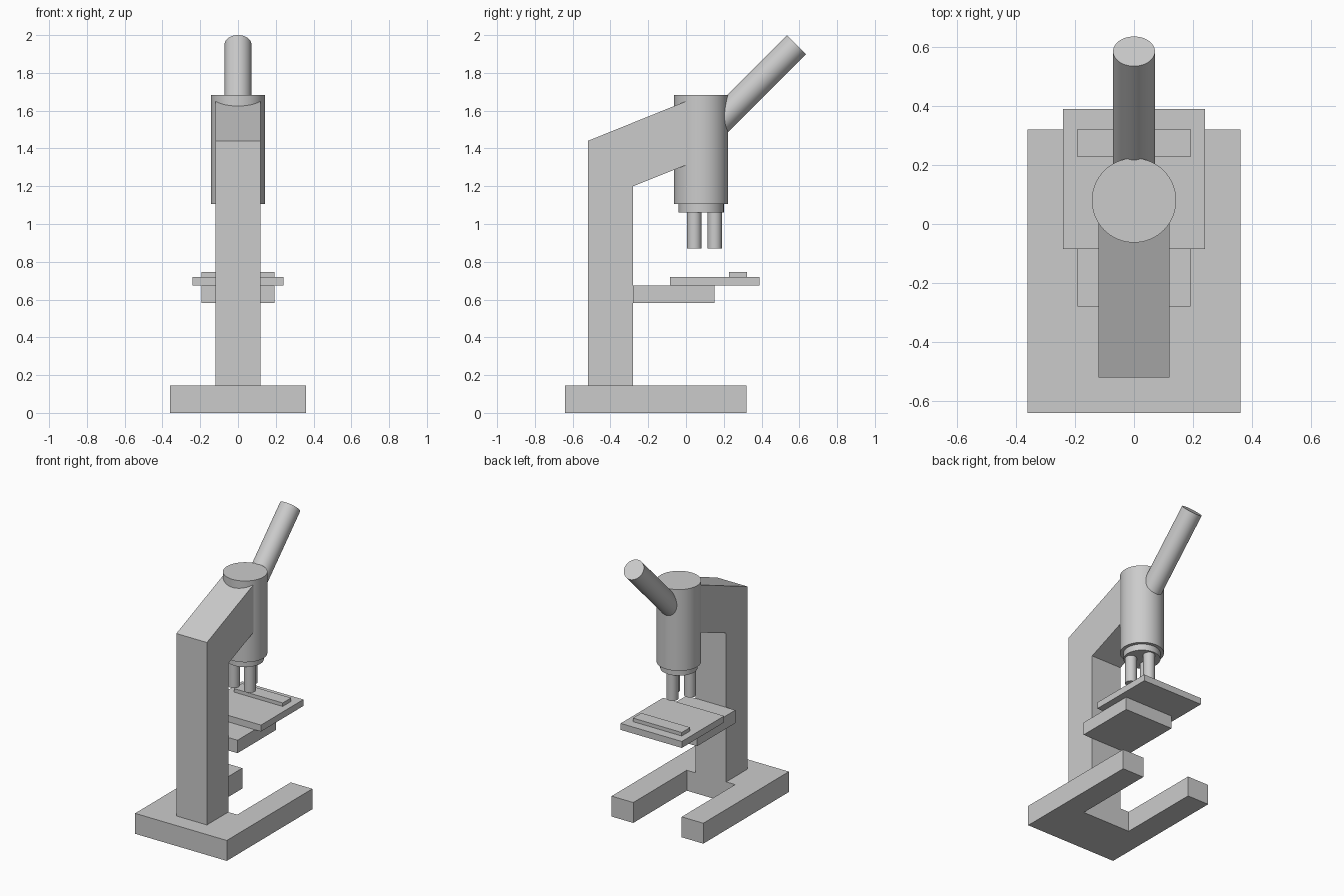
import bpy, bmesh, math
from mathutils import Vector

if "Cube" in bpy.data.objects:
    bpy.data.objects.remove(bpy.data.objects["Cube"])

grey = bpy.data.materials.new("light_grey")
grey.diffuse_color = (0.6, 0.6, 0.6, 1)
grey.use_nodes = True
grey.node_tree.nodes["Principled BSDF"].inputs["Base Color"].default_value = grey.diffuse_color


def finish(name, bm):
    bmesh.ops.recalc_face_normals(bm, faces=bm.faces)
    mesh = bpy.data.meshes.new(name)
    bm.to_mesh(mesh)
    bm.free()
    mesh.materials.append(grey)
    obj = bpy.data.objects.new(name, mesh)
    bpy.context.collection.objects.link(obj)
    return obj


def prism(name, points, offset):
    """Extrude a closed flat outline along an offset."""
    bm = bmesh.new()
    face = bm.faces.new([bm.verts.new(p) for p in points])
    out = bmesh.ops.extrude_face_region(bm, geom=[face])
    verts = [g for g in out["geom"] if isinstance(g, bmesh.types.BMVert)]
    bmesh.ops.translate(bm, verts=verts, vec=offset)
    return finish(name, bm)


def slab(name, half_x, y0, y1, z0, z1):
    outline = [(-half_x, y0, z0), (half_x, y0, z0), (half_x, y1, z0), (-half_x, y1, z0)]
    return prism(name, outline, (0, 0, z1 - z0))


def rod(name, start, end, radius, sides=64):
    """Smooth cylinder between two points."""
    start, end = Vector(start), Vector(end)
    axis = end - start
    bm = bmesh.new()
    bmesh.ops.create_cone(bm, cap_ends=True, segments=sides, radius1=radius,
                          radius2=radius, depth=axis.length)
    obj = finish(name, bm)
    obj.location = (start + end) / 2
    obj.rotation_euler = axis.to_track_quat('Z', 'Y').to_euler()
    bpy.ops.object.select_all(action='DESELECT')
    obj.select_set(True)
    bpy.context.view_layer.objects.active = obj
    bpy.ops.object.shade_smooth_by_angle(angle=math.radians(30))
    return obj


# Forked foot, open toward the back
prism("base", [(x, y, 0) for x, y in [
    (-0.36, -0.64), (0.36, -0.64), (0.36, 0.32), (0.19, 0.32),
    (0.19, -0.28), (-0.19, -0.28), (-0.19, 0.32), (-0.36, 0.32)]], (0, 0, 0.145))

# Upright with sloping arm, running into the head
prism("arm", [(-0.12, y, z) for y, z in [
    (-0.52, 0.145), (-0.28, 0.145), (-0.28, 1.2), (0.05, 1.332),
    (0.05, 1.67), (-0.52, 1.44)]], (0.24, 0, 0))

# Stage, its bracket and the specimen bar
slab("stage_bracket", 0.192, -0.28, 0.15, 0.582, 0.674)
slab("stage", 0.24, -0.085, 0.39, 0.674, 0.72)
slab("slide", 0.192, 0.227, 0.322, 0.72, 0.745)

# Head, turret and eyepiece tube
HEAD_Y = 0.08
rod("head", (0, HEAD_Y, 1.105), (0, HEAD_Y, 1.682), 0.143)
rod("turret", (0, HEAD_Y, 1.06), (0, HEAD_Y, 1.105), 0.12)
rod("eyepiece_tube", (0, 0.14, 1.505), (0, 0.585, 1.95), 0.071)

# Three objective lenses around the turret axis
for i in range(3):
    a = math.radians(90 + 120 * i)
    x, y = 0.072 * math.cos(a), HEAD_Y + 0.072 * math.sin(a)
    rod(f"objective_{i + 1}", (x, y, 0.87), (x, y, 1.06), 0.038, 32)
